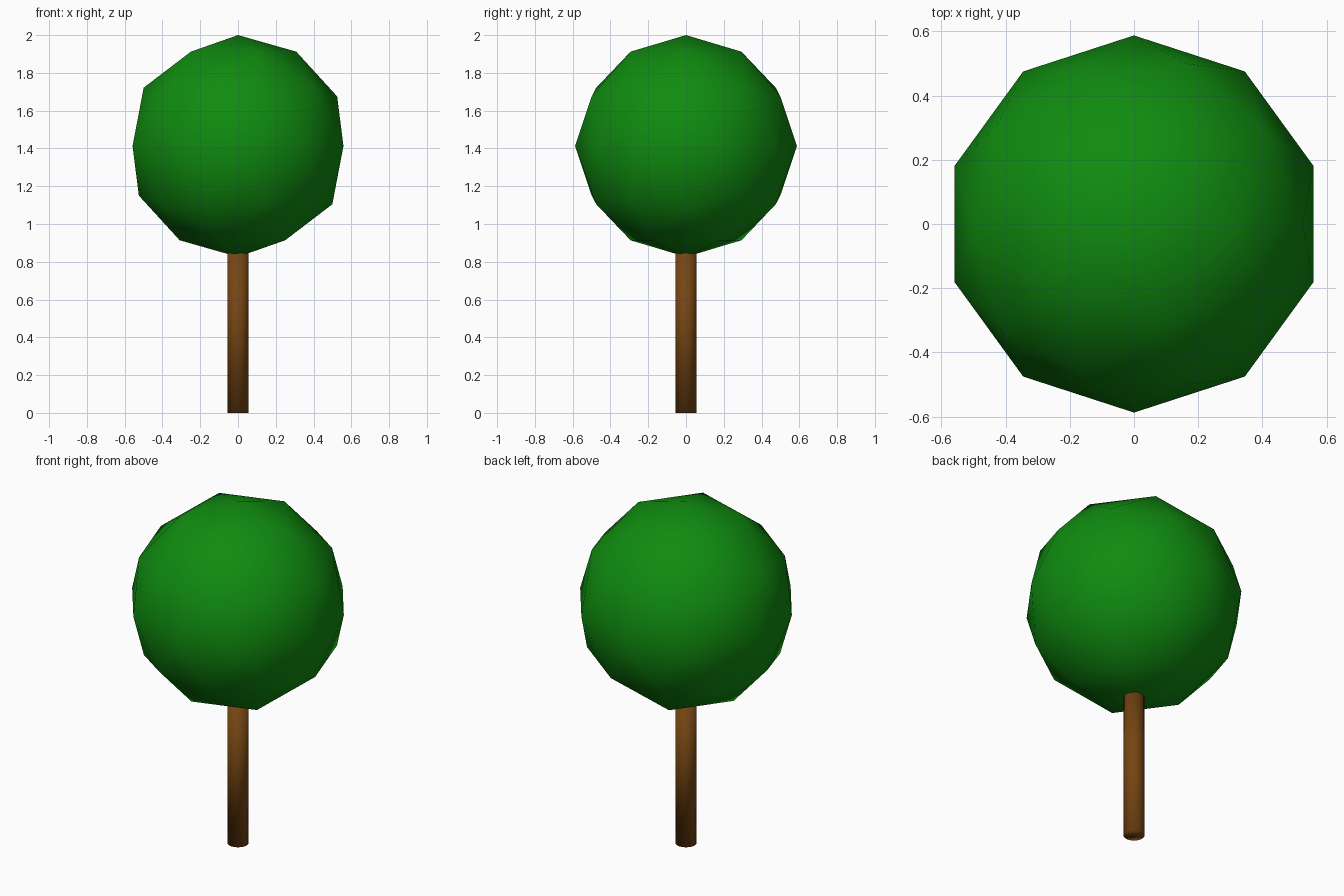
import bpy

if "Cube" in bpy.data.objects:
    bpy.data.objects.remove(bpy.data.objects["Cube"])


def finish(name, color):
    """Name the active object, colour it and shade it smooth."""
    ob = bpy.context.object
    ob.name = name
    mat = bpy.data.materials.new(name + "_colour")
    mat.diffuse_color = (*color, 1)
    mat.use_nodes = True
    mat.node_tree.nodes["Principled BSDF"].inputs["Base Color"].default_value = mat.diffuse_color
    ob.data.materials.append(mat)
    bpy.ops.object.shade_smooth()
    return ob


CROWN_R = 0.587
CROWN_Z = 2 - CROWN_R
TRUNK_R = 0.056
TRUNK_TOP = 0.9   # ends just inside the crown

# Trunk: round post standing on the ground, smooth all over
bpy.ops.mesh.primitive_cylinder_add(vertices=32, radius=TRUNK_R, depth=TRUNK_TOP,
                                    location=(0, 0, TRUNK_TOP / 2))
finish("trunk", (0.18, 0.06, 0.006))

# Crown: low-poly ball with smooth shading
bpy.ops.mesh.primitive_ico_sphere_add(subdivisions=2, radius=CROWN_R,
                                      location=(0, 0, CROWN_Z))
finish("crown", (0.005, 0.26, 0.005))
